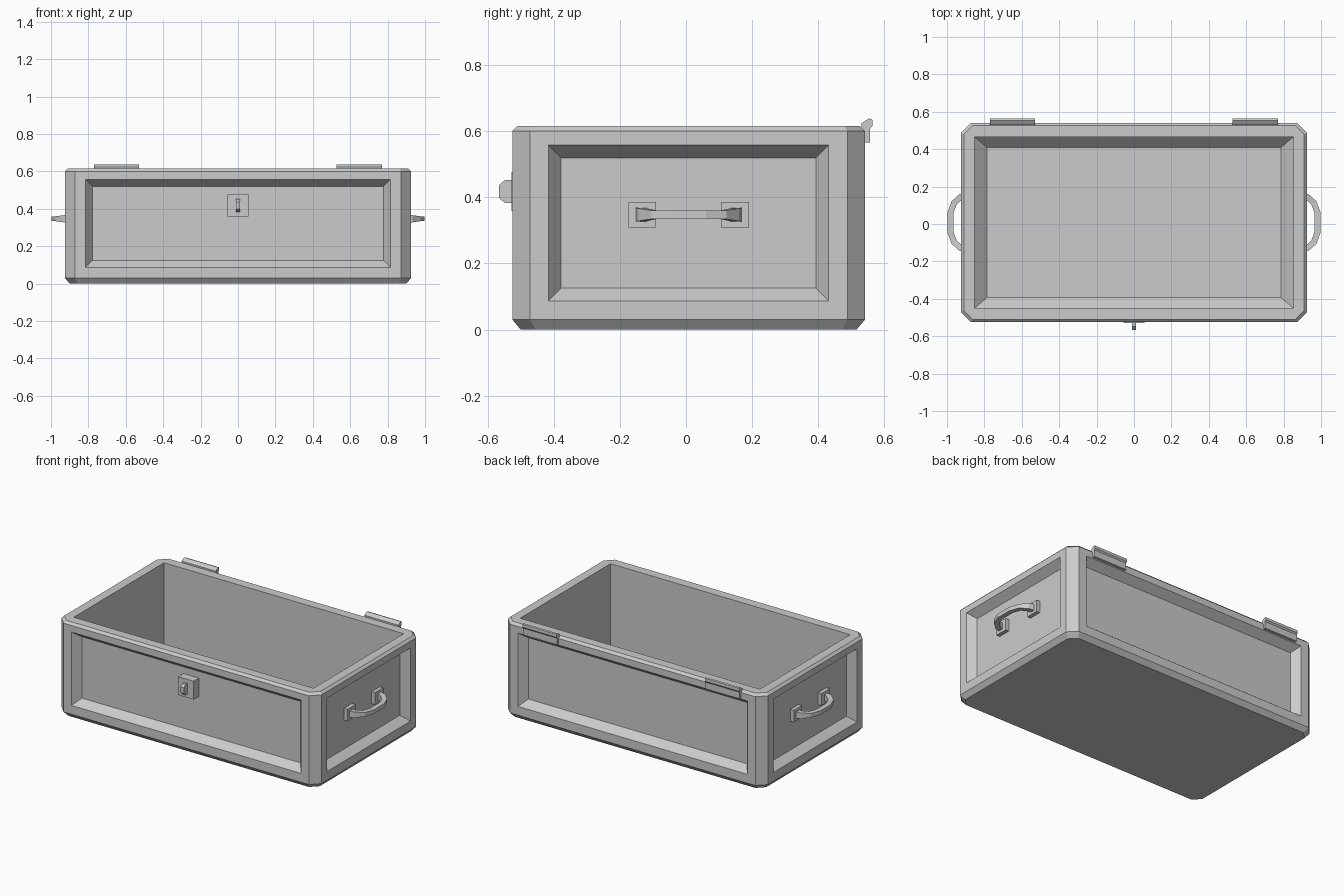
import bpy, bmesh
from mathutils import Vector

if "Cube" in bpy.data.objects:
    bpy.data.objects.remove(bpy.data.objects["Cube"])


def finish(name, bm):
    bmesh.ops.recalc_face_normals(bm, faces=bm.faces)
    mesh = bpy.data.meshes.new(name)
    bm.to_mesh(mesh)
    bm.free()
    ob = bpy.data.objects.new(name, mesh)
    bpy.context.collection.objects.link(ob)
    return ob


def loft(bm, rings):
    """Join rings of points into a closed skin with end caps."""
    vs = [[bm.verts.new(p) for p in r] for r in rings]
    n = len(vs[0])
    for a, b in zip(vs, vs[1:]):
        for i in range(n):
            j = (i + 1) % n
            bm.faces.new((a[i], a[j], b[j], b[i]))
    bm.faces.new(vs[0][::-1])
    bm.faces.new(vs[-1])


def box(name, lo, hi):
    bm = bmesh.new()
    loft(bm, [[(lo[0], lo[1], z), (hi[0], lo[1], z), (hi[0], hi[1], z), (lo[0], hi[1], z)]
              for z in (lo[2], hi[2])])
    return finish(name, bm)


def extrude_x(name, profile, x0, x1):
    bm = bmesh.new()
    loft(bm, [[(x, y, z) for y, z in profile] for x in (x0, x1)])
    return finish(name, bm)


CY = 0.008  # body centre in y


def ring(hx, hy, c, z):
    """Rectangle with corners cut by c."""
    pts = [(-hx + c, -hy), (hx - c, -hy), (hx, -hy + c), (hx, hy - c),
           (hx - c, hy), (-hx + c, hy), (-hx, hy - c), (-hx, -hy + c)]
    return [(x, y + CY, z) for x, y in pts]


def inner(hx, hy, z):
    """Square-cornered ring with doubled corner points to match ring()."""
    return ring(hx, hy, 0, z)


# Hollow chest body: outer skin, rim, inner walls, sloped floor edge
bm = bmesh.new()
loft(bm, [ring(0.9, 0.508, 0.045, 0), ring(0.925, 0.533, 0.053, 0.03),
          ring(0.925, 0.533, 0.053, 0.6), ring(0.91, 0.518, 0.047, 0.615),
          inner(0.852, 0.458, 0.615), inner(0.852, 0.458, 0.09),
          inner(0.787, 0.402, 0.03)])
bmesh.ops.remove_doubles(bm, verts=bm.verts, dist=1e-4)
bmesh.ops.recalc_face_normals(bm, faces=bm.faces)

# Recessed panels on the four outer sides
sides = []
for f in bm.faces:
    c, n = f.calc_center_median(), f.normal
    outward = n.dot(Vector((c.x, c.y - CY, 0))) > 0
    if outward and abs(n.z) < 0.01 and max(abs(n.x), abs(n.y)) > 0.99:
        sides.append(f)
bmesh.ops.inset_individual(bm, faces=sides, thickness=0.08)
for f in sides:
    for v in f.verts:
        if v.co.z > 0.3:
            v.co.z += 0.014
bmesh.ops.inset_individual(bm, faces=sides, thickness=0.054, depth=-0.05)
finish("chest_body", bm)

# Side handles with mounting plates
half = [(0.885, 0.147, 0.022), (0.925, 0.138, 0.019), (0.962, 0.105, 0.013), (0.982, 0.05, 0.013)]
path = half + [(x, -y, h) for x, y, h in reversed(half)]
for s, side in ((1, "right"), (-1, "left")):
    bm = bmesh.new()
    rings = []
    for i, (x, y, h) in enumerate(path):
        a, b = path[max(i - 1, 0)], path[min(i + 1, len(path) - 1)]
        t = Vector((b[0] - a[0], b[1] - a[1])).normalized()
        o = Vector((-t.y, t.x)) * 0.016
        rings.append([(s * (x + k * o.x), CY + y + k * o.y, 0.347 + m * h)
                      for k, m in ((-1, -1), (1, -1), (1, 1), (-1, 1))])
    loft(bm, rings)
    finish(side + "_handle", bm)
    for e in (-1, 1):
        xs = sorted((s * 0.87, s * 0.9))
        box(side + "_handle_plate", (xs[0], CY + e * 0.14 - 0.042, 0.309),
            (xs[1], CY + e * 0.14 + 0.042, 0.386))

# Front latch: plate and staple
box("latch_plate", (-0.055, -0.528, 0.358), (0.055, -0.47, 0.476))
extrude_x("latch_staple", [(-0.52, 0.383), (-0.548, 0.383), (-0.566, 0.398), (-0.566, 0.436),
                           (-0.548, 0.452), (-0.52, 0.452)], -0.011, 0.011)

# Rear hinges
hinge = [(0.53, 0.605), (0.53, 0.623), (0.553, 0.638), (0.563, 0.635),
         (0.564, 0.617), (0.557, 0.608), (0.557, 0.565), (0.535, 0.565)]
for cx in (-0.65, 0.648):
    extrude_x("hinge", hinge, cx - 0.121, cx + 0.121)
